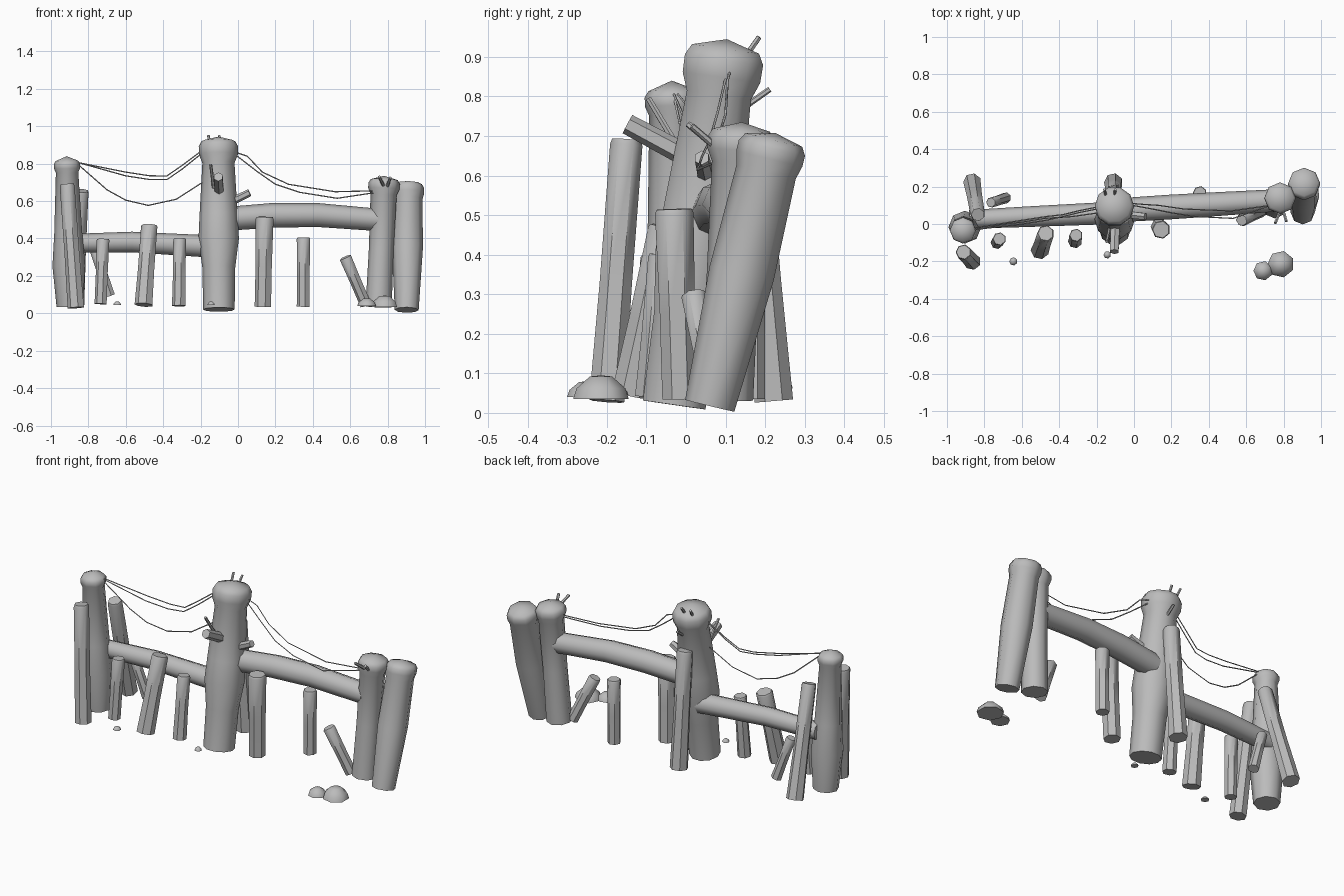
import bpy, bmesh, math
from mathutils import Vector

cube = bpy.data.objects.get("Cube")
if cube:
    bpy.data.objects.remove(cube, do_unlink=True)

GREY = (0.5, 0.5, 0.5, 1)
wood = bpy.data.materials.new("plain_grey")
wood.use_nodes = True
wood.diffuse_color = GREY
wood.node_tree.nodes["Principled BSDF"].inputs["Base Color"].default_value = GREY


def finish(name, bm):
    bmesh.ops.recalc_face_normals(bm, faces=bm.faces)
    mesh = bpy.data.meshes.new(name)
    bm.to_mesh(mesh)
    bm.free()
    mesh.materials.append(wood)
    ob = bpy.data.objects.new(name, mesh)
    bpy.context.collection.objects.link(ob)
    bpy.ops.object.select_all(action='DESELECT')
    ob.select_set(True)
    bpy.context.view_layer.objects.active = ob
    bpy.ops.object.shade_smooth_by_angle(angle=math.radians(50))
    return ob


def log(name, start, end, profile, sides=8, peak=0, sag=0):
    """Loft rings of (fraction, radius) from start to end, with a low peak on the end."""
    a, b = Vector(start), Vector(end)
    axis = (b - a).normalized()
    u = axis.cross(Vector((0, 1, 0)) if abs(axis.y) < 0.8 else Vector((1, 0, 0))).normalized()
    v = axis.cross(u)
    bm = bmesh.new()
    rings = []
    for t, r in profile:
        c = a.lerp(b, t) + Vector((0, 0, sag * math.sin(math.pi * t)))
        angles = [math.tau * i / sides for i in range(sides)]
        rings.append([bm.verts.new(c + r * (u * math.cos(k) + v * math.sin(k))) for k in angles])
    for low, high in zip(rings, rings[1:]):
        for i in range(sides):
            j = (i + 1) % sides
            bm.faces.new((low[i], low[j], high[j], high[i]))
    bm.faces.new(rings[0])
    tip = bm.verts.new(b + axis * peak)
    for i in range(sides):
        bm.faces.new((rings[-1][i], rings[-1][(i + 1) % sides], tip))
    return finish(name, bm)


# Main posts with swollen bases and rounded caps
log("centre_post", (-.102, -.03, .02), (-.105, .1, .92),
    [(0, .084), (.25, .088), (.42, .108), (.56, .102), (.87, .086), (.92, .104), (.97, .105), (1, .09)],
    sides=10, peak=.025)
log("left_post", (-.9, -.01, .035), (-.915, -.035, .815),
    [(0, .07), (.28, .088), (.5, .075), (.92, .06), (.95, .07), (.98, .07), (1, .06)], peak=.025)
log("right_inner_post", (.752, .1, .035), (.782, .14, .715),
    [(0, .07), (.45, .066), (.88, .07), (.93, .084), (.97, .084), (1, .072)], peak=.02)
log("right_outer_post", (.902, .06, .018), (.91, .222, .69),
    [(0, .064), (.5, .083), (.88, .077), (.93, .086), (.97, .086), (1, .074)], peak=.018)

# Cross beams
log("right_beam", (-.06, .075, .505), (.745, .125, .5), [(0, .064), (.3, .066), (.6, .064), (1, .06)], sag=.025)
log("left_beam", (-.88, .025, .375), (-.1, .06, .355), [(0, .05), (.4, .055), (1, .06)], sag=.015)

# Stakes: base, top, base radius, top radius
stakes = {
    "left_front_stake": ((-.865, -.2, .03), (-.912, -.15, .69), .046, .042),
    "left_rear_stake": ((-.865, .225, .05), (-.835, .05, .655), .048, .04),
    "left_rear_short_stake": ((-.685, .14, .095), (-.765, .115, .34), .03, .028),
    "fence_stake_a": ((-.733, -.1, .05), (-.72, -.08, .397), .034, .036),
    "fence_stake_b": ((-.503, -.14, .045), (-.472, -.05, .47), .05, .046),
    "fence_stake_c": ((-.315, -.092, .04), (-.31, -.06, .4), .038, .036),
    "fence_stake_d": ((.135, -.015, .035), (.145, -.03, .515), .046, .05),
    "fence_stake_e": ((.35, .165, .035), (.352, .165, .405), .036, .038),
    "leaning_stake": ((.685, .07, .045), (.575, .02, .3), .032, .034),
    "rear_brace_stake": ((-.11, .222, .03), (-.11, .165, .7), .05, .045),
}
for name, (base, top, r0, r1) in stakes.items():
    log(name, base, top, [(0, r0), (.45, (r0 + r1) / 2.1), (.98, r1), (1, r1 * .9)], sides=7)

# Cut branches and twigs: base, tip, radius
branches = {
    "front_branch": ((-.1, .03, .635), (-.105, -.148, .73), .029),
    "side_branch": ((-.03, .05, .6), (.062, .04, .645), .022),
    "front_twig": ((-.13, -.02, .67), (-.146, -.095, .795), .009),
    "rear_twig": ((-.09, .15, .775), (-.09, .212, .818), .008),
    "cap_twig_a": ((-.15, .15, .9), (-.158, .185, .95), .008),
    "cap_twig_b": ((-.105, .15, .9), (-.1, .185, .95), .008),
    "post_twig_a": ((.79, .09, .66), (.755, .005, .73), .009),
    "post_twig_b": ((.79, .09, .66), (.815, .015, .725), .009),
}
for name, (base, tip, r) in branches.items():
    log(name, base, tip, [(0, r), (1, r * .9)], sides=6)


# Sagging ropes
def rope(name, points):
    curve = bpy.data.curves.new(name, 'CURVE')
    curve.dimensions = '3D'
    curve.bevel_depth = .0032
    curve.bevel_resolution = 0
    line = curve.splines.new('POLY')
    line.points.add(len(points) - 1)
    for p, co in zip(line.points, points):
        p.co = (*co, 1)
    curve.materials.append(wood)
    ob = bpy.data.objects.new(name, curve)
    bpy.context.collection.objects.link(ob)
    bpy.ops.object.select_all(action='DESELECT')
    ob.select_set(True)
    bpy.context.view_layer.objects.active = ob
    bpy.ops.object.convert(target='MESH')


rope("left_rope_top", [(-.85, -.02, .805), (-.6, .02, .755), (-.47, .04, .735), (-.38, .05, .735), (-.3, .07, .79), (-.2, .09, .865)])
rope("left_rope_middle", [(-.85, -.03, .805), (-.6, 0, .735), (-.47, .02, .715), (-.38, .04, .715), (-.3, .06, .77), (-.2, .08, .85)])
rope("left_rope_low", [(-.86, -.03, .8), (-.7, 0, .66), (-.6, .01, .605), (-.48, .03, .577), (-.33, .04, .61), (-.19, .06, .7)])
rope("right_rope_top", [(-.01, .11, .86), (.05, .105, .84), (.13, .1, .755), (.27, .08, .69), (.52, .07, .65), (.73, .1, .655)])
rope("right_rope_low", [(-.01, .1, .845), (.1, .08, .76), (.2, .06, .69), (.33, .04, .647), (.53, .03, .615), (.73, .1, .645)])

# Flat-bottomed stones: position, radius, height
stones = {
    "large_stone": ((.785, -.215, .035), .072, .06),
    "medium_stone": ((.69, -.25, .04), .052, .04),
    "left_pebble": ((-.645, -.2, .045), .022, .018),
    "centre_pebble": ((-.143, -.165, .045), .02, .018),
}
for name, (base, r, h) in stones.items():
    top = Vector(base) + Vector((0, 0, h))
    log(name, base, top, [(0, r), (.45, r * .88), (.95, r * .4)], sides=7)
